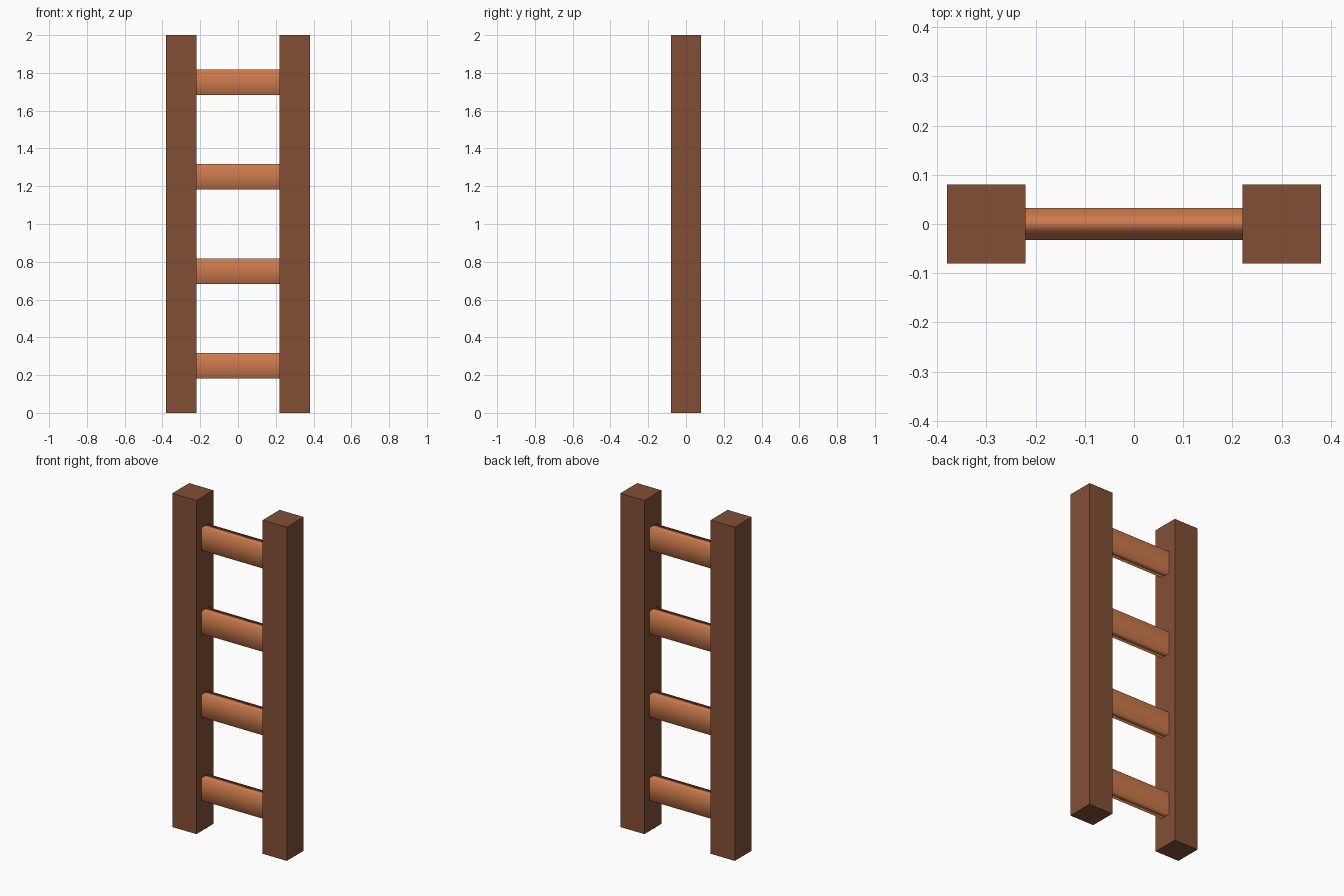
import bpy, bmesh
from mathutils import Matrix

if "Cube" in bpy.data.objects:
    bpy.data.objects.remove(bpy.data.objects["Cube"])


def material(name, color):
    m = bpy.data.materials.new(name)
    m.diffuse_color = (*color, 1.0)
    m.use_nodes = True
    m.node_tree.nodes["Principled BSDF"].inputs["Base Color"].default_value = m.diffuse_color
    return m


dark_wood = material("dark brown wood", (0.223, 0.078, 0.036))
light_wood = material("light orange wood", (0.604, 0.196, 0.072))


def box(name, center, size, mat, open_ends=False):
    bm = bmesh.new()
    bmesh.ops.create_cube(bm, size=1.0,
                          matrix=Matrix.Translation(center) @ Matrix.Diagonal((*size, 1.0)))
    if open_ends:
        bm.normal_update()
        ends = [f for f in bm.faces if abs(f.normal.x) > 0.9]
        bmesh.ops.delete(bm, geom=ends, context='FACES_ONLY')
    mesh = bpy.data.meshes.new(name)
    bm.to_mesh(mesh)
    bm.free()
    mesh.materials.append(mat)
    obj = bpy.data.objects.new(name, mesh)
    bpy.context.collection.objects.link(obj)
    return obj


# Square side rails
for side, x in (("left", -0.30), ("right", 0.30)):
    box(f"{side}_rail", (x, 0, 1.0), (0.16, 0.16, 2.0), dark_wood)

# Flat rungs between the rails, softly shaded around their length
for i in range(4):
    rung = box(f"rung_{i + 1}", (0, 0, 0.25 + 0.5 * i), (0.44, 0.064, 0.134),
               light_wood, open_ends=True)
    rung.data.shade_smooth()
    soft = rung.modifiers.new("soft shading", 'WEIGHTED_NORMAL')
    soft.mode = 'FACE_AREA'
